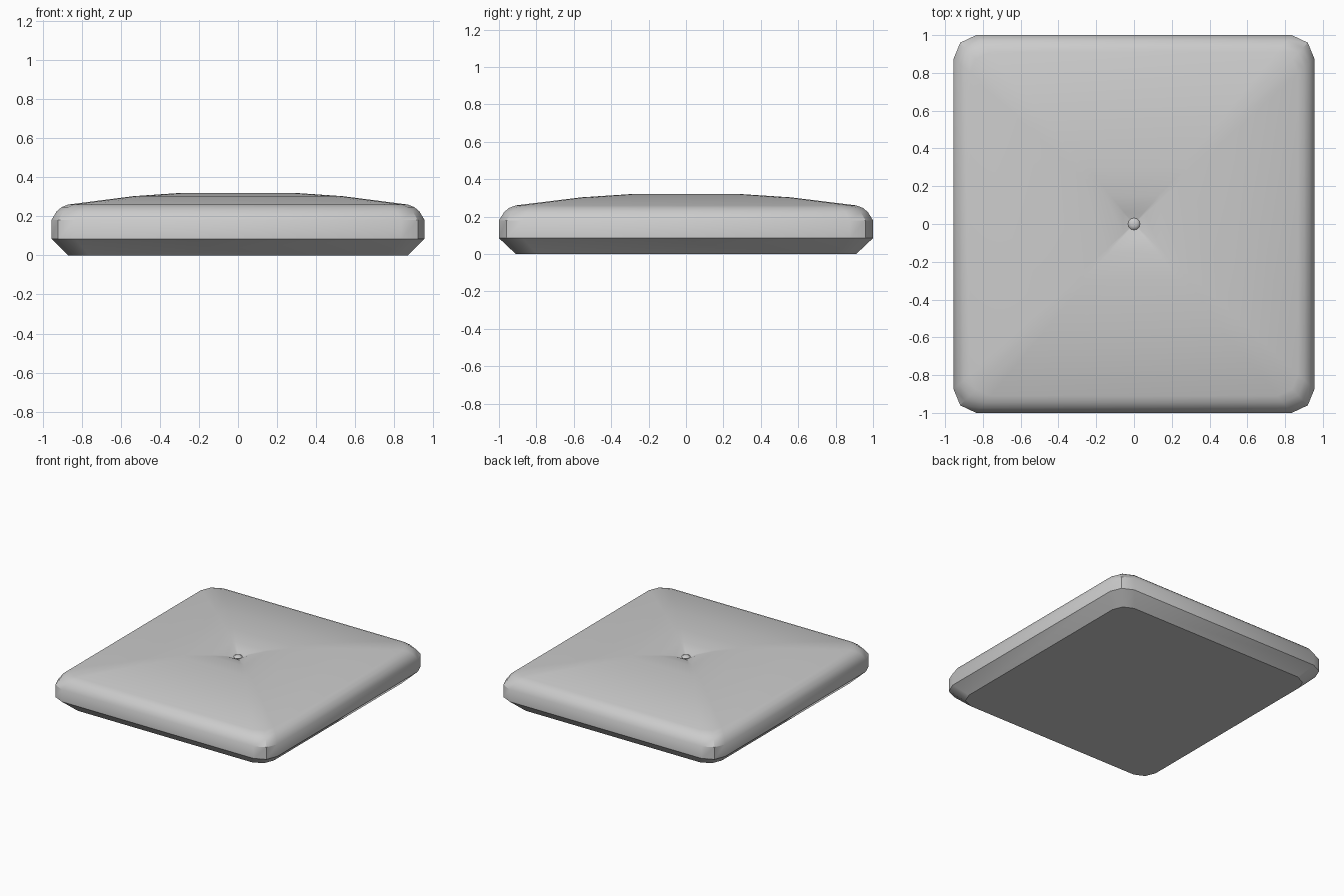
import bpy, bmesh, math

if "Cube" in bpy.data.objects:
    bpy.data.objects.remove(bpy.data.objects["Cube"])

HX, HY = 0.955, 1.0

# Quarter of the rounded rectangular outline, mirrored to all four corners
quarter = [(0.955, 0.875), (0.92, 0.96), (0.835, 1.0)]
outline = []
for sx, sy in ((1, 1), (-1, 1), (-1, -1), (1, -1)):
    pts = quarter if sx * sy > 0 else quarter[::-1]
    outline += [(sx * x, sy * y) for x, y in pts]

# Cross-section: outline scale and height, from the base to the tufted middle
profile = [(0.91, 0.0), (1.0, 0.085), (1.0, 0.18), (0.972, 0.225),
           (0.945, 0.247), (0.91, 0.26), (0.56, 0.303), (0.3, 0.32),
           (0.15, 0.308), (0.06, 0.292), (0.025, 0.275)]


def finish(bm, name, angle):
    bmesh.ops.recalc_face_normals(bm, faces=bm.faces)
    mesh = bpy.data.meshes.new(name)
    bm.to_mesh(mesh)
    bm.free()
    ob = bpy.data.objects.new(name, mesh)
    bpy.context.collection.objects.link(ob)
    bpy.ops.object.select_all(action='DESELECT')
    ob.select_set(True)
    bpy.context.view_layer.objects.active = ob
    bpy.ops.object.shade_smooth_by_angle(angle=math.radians(angle))
    return ob


# Padded cushion, domed with a shallow central dimple
bm = bmesh.new()
rings = [[bm.verts.new((x * s, y * s, z)) for x, y in outline] for s, z in profile]
n = len(outline)
for a, b in zip(rings, rings[1:]):
    for i in range(n):
        j = (i + 1) % n
        bm.faces.new((a[i], a[j], b[j], b[i]))
bm.faces.new(rings[0][::-1])
bm.faces.new(rings[-1])
finish(bm, "cushion", 32)

# Small button in the dimple
bm = bmesh.new()
bmesh.ops.create_uvsphere(bm, u_segments=12, v_segments=6, radius=0.032)
bmesh.ops.scale(bm, vec=(1, 1, 0.4), verts=bm.verts)
bmesh.ops.translate(bm, vec=(0, 0, 0.28), verts=bm.verts)
finish(bm, "tuft_button", 40)
